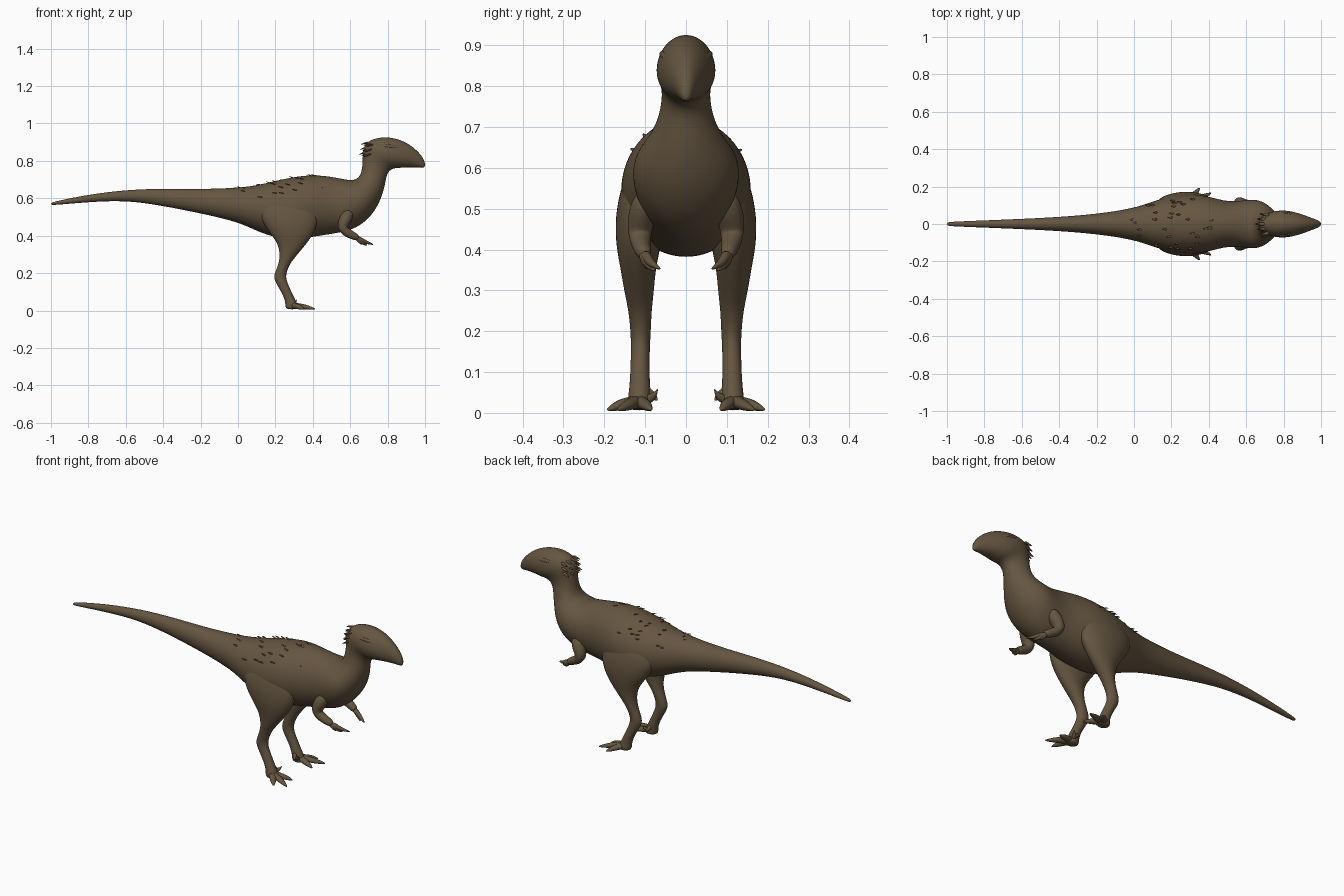
import bpy, bmesh, math, random
from mathutils import Vector

default = bpy.data.objects.get("Cube")
if default:
    bpy.data.objects.remove(default, do_unlink=True)
random.seed(4)

hide = bpy.data.materials.new("brown_hide")
hide.use_nodes = True
hide_color = (0.13, 0.092, 0.052, 1)
hide.diffuse_color = hide_color
shader = next(n for n in hide.node_tree.nodes if n.type == 'BSDF_PRINCIPLED')
shader.inputs["Base Color"].default_value = hide_color
shader.inputs["Roughness"].default_value = 0.9


def loft(bm, rings, sides=20):
    """Skin a closed tube through rings of (centre, half axis u, half axis v)."""
    loops = []
    for centre, u, v in rings:
        loop = []
        for i in range(sides):
            angle = math.tau * i / sides
            loop.append(bm.verts.new(centre + u * math.cos(angle) + v * math.sin(angle)))
        loops.append(loop)
    for a, b in zip(loops, loops[1:]):
        for i in range(sides):
            j = (i + 1) % sides
            bm.faces.new((a[i], a[j], b[j], b[i]))
    bm.faces.new(loops[0])
    bm.faces.new(loops[-1])


def tube(bm, path, radii, sides=10, flat=1.0):
    """Tapered round tube along a path; flat scales its thickness."""
    points = [Vector(p) for p in path]
    rings = []
    for i, p in enumerate(points):
        tangent = (points[min(i + 1, len(points) - 1)] - points[max(i - 1, 0)]).normalized()
        helper = Vector((0, 0, 1)) if abs(tangent.z) < 0.8 else Vector((1, 0, 0))
        side = tangent.cross(helper).normalized()
        up = side.cross(tangent)
        rings.append((p, side * radii[i], up * radii[i] * flat))
    loft(bm, rings, sides)


def finish(bm, name, mirrored=False, levels=2):
    bmesh.ops.recalc_face_normals(bm, faces=bm.faces)
    mesh = bpy.data.meshes.new(name)
    bm.to_mesh(mesh)
    bm.free()
    mesh.shade_smooth()
    mesh.materials.append(hide)
    obj = bpy.data.objects.new(name, mesh)
    bpy.context.collection.objects.link(obj)
    if mirrored:
        mirror = obj.modifiers.new("Mirror", 'MIRROR')
        mirror.use_axis = (False, True, False)
        mirror.use_mirror_merge = False
    if levels:
        smooth = obj.modifiers.new("Smooth", 'SUBSURF')
        smooth.levels = smooth.render_levels = levels
    return obj


# Tail and torso: x, top z, bottom z, half width
trunk = [
    (-1, .575, .565, .008), (-.98, .583, .564, .012), (-.8, .62, .58, .019),
    (-.6, .645, .59, .027), (-.4, .652, .56, .037), (-.2, .648, .52, .053),
    (0, .655, .475, .083), (.1, .668, .425, .12), (.2, .692, .39, .15),
    (.3, .714, .378, .162), (.4, .725, .395, .148), (.5, .715, .41, .116),
]
# Chest, neck and head: top x, top z, bottom x, bottom z, half width
front = [
    (.57, .7, .62, .432, .126), (.605, .695, .7, .49, .132),
    (.635, .7, .755, .57, .112), (.66, .73, .784, .66, .074),
    (.668, .79, .793, .725, .058), (.666, .85, .812, .752, .059),
    (.68, .892, .835, .762, .068), (.72, .917, .86, .762, .073),
    (.78, .928, .885, .766, .069), (.85, .92, .92, .766, .055),
    (.92, .888, .953, .766, .037), (.975, .838, .986, .762, .021),
    (1.0, .797, 1.0, .766, .009),
]
sections = [(x, top, x, low, w) for x, top, low, w in trunk] + front
rings = []
for tx, tz, bx, bz, w in sections:
    top, low = Vector((tx, 0, tz)), Vector((bx, 0, bz))
    rings.append(((top + low) / 2, (top - low) * 0.51, Vector((0, w * 1.02, 0))))
bm = bmesh.new()
loft(bm, rings)
finish(bm, "body_neck_and_head")

# Legs: z, back x, front x, inner y, outer y
leg = [
    (.64, .2, .34, .07, .115), (.58, .13, .41, .05, .152),
    (.5, .11, .435, .05, .173), (.42, .165, .412, .058, .174),
    (.36, .212, .37, .073, .162), (.3, .224, .318, .078, .152),
    (.25, .218, .277, .084, .141), (.2, .195, .258, .086, .136),
    (.165, .19, .256, .088, .135), (.1, .232, .286, .09, .136),
    (.05, .253, .31, .086, .14), (.02, .252, .325, .085, .145),
    (.006, .26, .32, .09, .14),
]
rings = []
for z, back, fore, inner, outer in leg:
    centre = Vector(((back + fore) / 2, (inner + outer) / 2, z))
    rings.append((centre, Vector(((fore - back) / 2, 0, 0)), Vector((0, (outer - inner) / 2, 0))))
bm = bmesh.new()
loft(bm, rings)
finish(bm, "legs", mirrored=True)

# Toes with tapered claws, splayed outward
bm = bmesh.new()
for knuckle, tip in [((.345, .1), (.392, .085)), ((.355, .14), (.415, .167)), ((.325, .16), (.352, .194))]:
    start = Vector((.29, .117, .028))
    mid = Vector((*knuckle, .02))
    end = Vector((*tip, .007))
    path = [start, start.lerp(mid, .6), mid, mid.lerp(end, .5), end]
    tube(bm, path, (.022, .018, .017, .012, .003), flat=.85)
# Small raised inner toe
tube(bm, [(.28, .1, .055), (.285, .08, .042), (.295, .07, .03)], (.014, .01, .003))
tube(bm, [(.29, .1, .03), (.305, .078, .04), (.315, .068, .06)], (.014, .01, .003))
finish(bm, "toes", mirrored=True)

# Arms: shoulder, elbow, forearm and wrist
bm = bmesh.new()
tube(bm, [(.6, .09, .54), (.575, .108, .49), (.555, .114, .445), (.575, .112, .42),
          (.615, .107, .4), (.645, .1, .385)],
     (.03, .036, .03, .026, .021, .017), sides=14)
finish(bm, "arms", mirrored=True)

# Fingers
bm = bmesh.new()
wrist = Vector((.635, .102, .39))
for bend, tip in [((.685, .085, .365), (.725, .062, .352)), ((.67, .092, .36), (.69, .075, .348)),
                  ((.648, .102, .37), (.662, .095, .352))]:
    bend, tip = Vector(bend), Vector(tip)
    tube(bm, [wrist, wrist.lerp(bend, .6), bend, tip], (.015, .012, .01, .003))
finish(bm, "fingers", mirrored=True)

# Brow ridges over slightly domed eyes
bm = bmesh.new()
tube(bm, [(.75, .055, .875), (.8, .058, .88), (.85, .05, .872), (.9, .035, .856)],
     (.006, .011, .01, .004))
finish(bm, "brow_ridges", mirrored=True)
bm = bmesh.new()
bmesh.ops.create_uvsphere(bm, u_segments=16, v_segments=10, radius=.012)
bmesh.ops.translate(bm, verts=bm.verts, vec=(.835, .053, .852))
finish(bm, "eyes", mirrored=True, levels=0)

# Feather crest at the back of the head
bm = bmesh.new()
for row in range(3):
    for k in range(-2, 3):
        root = Vector((.70 - row * .005 + abs(k) * .012, k * .024, .9 - row * .024 - abs(k) * .006))
        tip = root + Vector((-.045, k * .004, -.012 - row * .004))
        tube(bm, [root, root.lerp(tip, .5), tip], (.012, .01, .002), sides=8, flat=.5)
finish(bm, "head_crest", levels=1)

# Small feather tufts lying along the back
bm = bmesh.new()
for _ in range(36):
    i = random.randrange(6, len(trunk) - 1)
    t = random.random()
    x, top, low, w = [a + (b - a) * t for a, b in zip(trunk[i], trunk[i + 1])]
    angle = random.uniform(-1.1, 1.1)
    half = (top - low) / 2
    root = Vector((x, w * math.sin(angle), low + half + half * math.cos(angle)))
    outward = Vector((0, math.sin(angle), math.cos(angle)))
    tip = root + outward * .005 + Vector((-.03, 0, 0))
    tube(bm, [root - outward * .006, root.lerp(tip, .5), tip], (.008, .006, .001), sides=8, flat=.5)
finish(bm, "back_tufts", levels=1)
